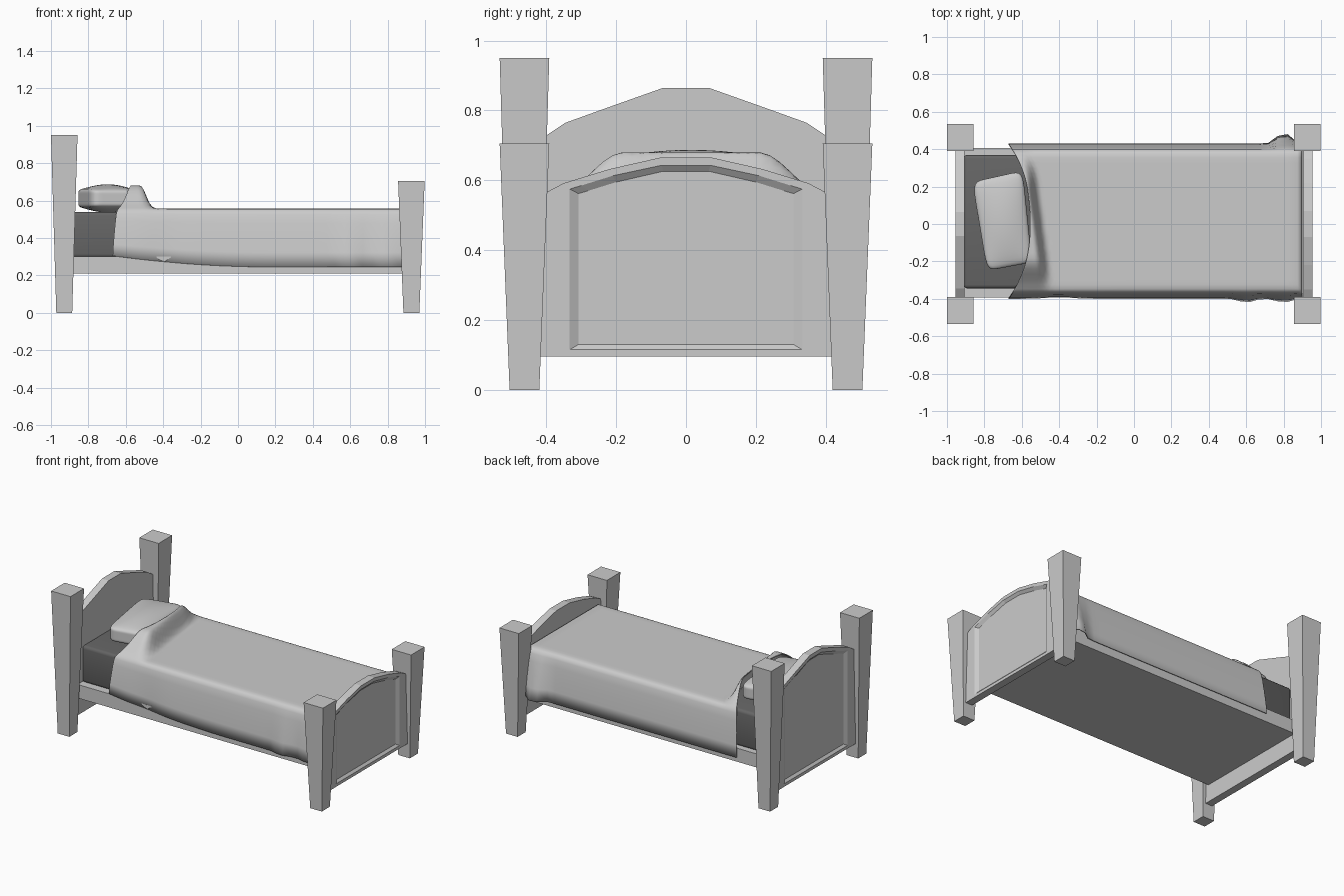
import bpy, bmesh, math

if "Cube" in bpy.data.objects:
    bpy.data.objects.remove(bpy.data.objects["Cube"])


def finish(name, bm, smooth=None):
    bmesh.ops.recalc_face_normals(bm, faces=bm.faces[:])
    me = bpy.data.meshes.new(name)
    bm.to_mesh(me)
    bm.free()
    ob = bpy.data.objects.new(name, me)
    bpy.context.collection.objects.link(ob)
    if smooth is not None:
        bpy.ops.object.select_all(action='DESELECT')
        bpy.context.view_layer.objects.active = ob
        ob.select_set(True)
        bpy.ops.object.shade_smooth_by_angle(angle=math.radians(smooth))
    return ob


def box(name, lo, hi, bevel=0.0):
    bm = bmesh.new()
    bmesh.ops.create_cube(bm, size=1)
    for v in bm.verts:
        v.co = [lo[i] + (v.co[i] + 0.5) * (hi[i] - lo[i]) for i in range(3)]
    if bevel:
        bmesh.ops.bevel(bm, geom=bm.edges[:], offset=bevel, segments=3,
                        profile=0.5, affect='EDGES')
    return finish(name, bm, 40 if bevel else None)


def post(name, x, y, height):
    bm = bmesh.new()
    bmesh.ops.create_cube(bm, size=2)
    for v in bm.verts:
        half = 0.071 if v.co.z > 0 else 0.0425
        v.co = (x + v.co.x * half, y + v.co.y * half, height * (v.co.z > 0))
    finish(name, bm)


def arched_panel(name, inner_x, outer_x, outline, frame, recess):
    """Arched board with a recessed panel on its outer face; half profiles (y, z)."""
    bm = bmesh.new()
    sunk = outer_x - math.copysign(0.014, outer_x)
    rings = []
    for x, half in ((inner_x, outline), (outer_x, outline), (outer_x, frame), (sunk, recess)):
        pts = half + [(-y, z) for y, z in reversed(half)]
        rings.append([bm.verts.new((x, y, z)) for y, z in pts])
    n = len(rings[0])
    for a, b in zip(rings, rings[1:]):
        for i in range(n):
            j = (i + 1) % n
            bm.faces.new((a[i], a[j], b[j], b[i]))
    bm.faces.new(rings[0])
    bm.faces.new(rings[-1])
    finish(name, bm)


def smoothstep(t):
    t = max(0.0, min(1.0, t))
    return t * t * (3 - 2 * t)


# Tapered posts
for side, y in (("right", -0.4625), ("left", 0.4625)):
    post("head_post_" + side, -0.929, y, 0.95)
    post("foot_post_" + side, 0.927, y, 0.705)

# Arched boards
arched_panel("headboard", -0.905, -0.955,
             [(0.42, 0.095), (0.42, 0.715), (0.345, 0.765), (0.22, 0.81), (0.065, 0.865)],
             [(0.333, 0.115), (0.333, 0.745), (0.30, 0.757), (0.21, 0.79), (0.06, 0.84)],
             [(0.308, 0.13), (0.308, 0.73), (0.28, 0.742), (0.20, 0.77), (0.055, 0.823)])
arched_panel("footboard", 0.905, 0.955,
             [(0.42, 0.095), (0.42, 0.555), (0.35, 0.592), (0.22, 0.632), (0.07, 0.666)],
             [(0.333, 0.115), (0.333, 0.575), (0.30, 0.585), (0.21, 0.613), (0.07, 0.643)],
             [(0.308, 0.13), (0.308, 0.562), (0.28, 0.57), (0.20, 0.595), (0.065, 0.626)])

# Bed base and mattress
box("bed_base", (-0.91, -0.392, 0.21), (0.91, 0.405, 0.30))
mattress = box("mattress", (-0.91, -0.345, 0.295), (0.885, 0.37, 0.54), 0.02)
dark = bpy.data.materials.new("dark_grey")
dark.diffuse_color = (0.13, 0.13, 0.13, 1)
dark.use_nodes = True
dark.node_tree.nodes["Principled BSDF"].inputs["Base Color"].default_value = dark.diffuse_color
mattress.data.materials.append(dark)

# Pillow: puffed box, skewed to its four corners
bm = bmesh.new()
bmesh.ops.create_cube(bm, size=2)
bmesh.ops.subdivide_edges(bm, edges=bm.edges[:], cuts=3, use_grid_fill=True)
corners = {(-1, 1): (-0.865, 0.225), (1, 1): (-0.595, 0.285),
           (1, -1): (-0.545, -0.205), (-1, -1): (-0.785, -0.25)}
for v in bm.verts:
    u, w, h = v.co
    weights = {k: (1 + k[0] * u) * (1 + k[1] * w) / 4 for k in corners}
    v.co = (sum(weights[k] * c[0] for k, c in corners.items()),
            sum(weights[k] * c[1] for k, c in corners.items()),
            0.612 + h * (0.05 + 0.03 * (1 - u * u) * (1 - w * w)))
pillow = finish("pillow", bm, 180)
pillow.modifiers.new("Subdivision", 'SUBSURF').levels = 2
pillow.modifiers["Subdivision"].render_levels = 2

# Blanket: draped cross-section swept along the bed, lifted over the pillow
side = [(0.415, 0.0), (0.410, 0.25), (0.402, 0.5), (0.393, 0.75), (0.385, 0.9),
        (0.376, 0.965), (0.362, 0.99), (0.34, 1.0)]        # half width, height fraction
top = [(0.34 - 0.68 * i / 24, 1.0) for i in range(1, 24)]
section = side + top + [(-y, f) for y, f in reversed(side)]
TOP = 0.558
steps = [((i / 44) ** 1.5, 1.0) for i in range(45)]
steps += [(1.015, 0.552), (1.022, 0.53), (1.023, 0.4), (1.023, 0.27)]  # tuck at foot

bm = bmesh.new()
rows = []
for t, clip in steps:
    row = []
    for y, f in section:
        edge = -0.555 - 0.115 * abs(y / 0.415) ** 2.5
        x = edge + (0.873 - edge) * min(t, 1) + max(0, t - 1) * 1.2
        hem = 0.245 + (0.06 * max(0, (0.2 - x) / 0.87) ** 2 if y < 0 else 0.005)
        z = hem + (TOP - hem) * f
        lift = smoothstep((-0.515 - 0.13 * y - x) / 0.065 + 0.5)
        z += 0.122 * lift * smoothstep((0.385 - abs(y)) / 0.19)
        drop = 1 - f
        if y > 0:
            shift = 0.06 * math.exp(-((x - 0.80) / 0.05) ** 2)
        else:
            shift = -0.02 * (math.exp(-((x - 0.60) / 0.05) ** 2)
                             + math.exp(-((x - 0.80) / 0.05) ** 2))
            shift += 0.008 * math.exp(-((x + 0.4) / 0.1) ** 2)
        row.append(bm.verts.new((x, 0.015 + y + shift * drop, min(z, clip))))
    rows.append(row)
for a, b in zip(rows, rows[1:]):
    for i in range(len(a) - 1):
        bm.faces.new((a[i], b[i], b[i + 1], a[i + 1]))
blanket = finish("blanket", bm, 60)
if blanket.data.polygons[len(section) // 2].normal.z < 0:
    blanket.data.flip_normals()
solid = blanket.modifiers.new("Thickness", 'SOLIDIFY')
solid.thickness = 0.006
solid.offset = -1
